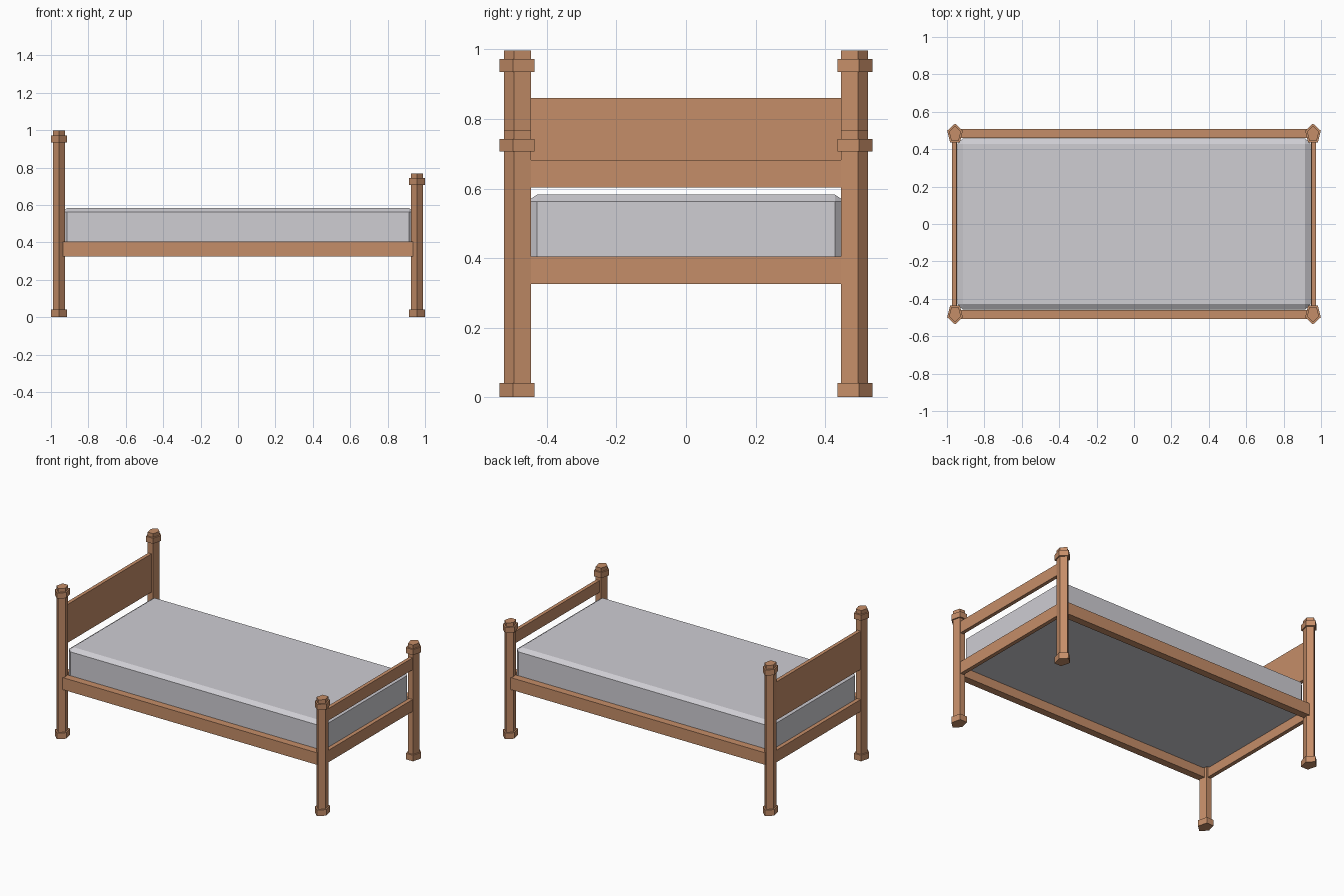
import bpy, bmesh, math

if "Cube" in bpy.data.objects:
    bpy.data.objects.remove(bpy.data.objects["Cube"])


def material(name, rgb):
    m = bpy.data.materials.new(name)
    m.diffuse_color = (*rgb, 1)
    m.use_nodes = True
    m.node_tree.nodes["Principled BSDF"].inputs["Base Color"].default_value = m.diffuse_color
    return m


wood = material("warm wood", (0.56, 0.27, 0.14))
fabric = material("pale grey fabric", (0.62, 0.61, 0.65))


def finish(name, bm, mat):
    bmesh.ops.recalc_face_normals(bm, faces=bm.faces)
    me = bpy.data.meshes.new(name)
    bm.to_mesh(me)
    bm.free()
    me.materials.append(mat)
    ob = bpy.data.objects.new(name, me)
    bpy.context.collection.objects.link(ob)
    return ob


def fill_box(bm, x0, x1, y0, y1, z0, z1):
    verts = bmesh.ops.create_cube(bm, size=1)["verts"]
    for v in verts:
        v.co.x = x1 if v.co.x > 0 else x0
        v.co.y = y1 if v.co.y > 0 else y0
        v.co.z = z1 if v.co.z > 0 else z0


def box(name, *bounds):
    bm = bmesh.new()
    fill_box(bm, *bounds)
    return finish(name, bm, wood)


def pentagon_prism(bm, x, y, r, z0, z1):
    # five-sided prism, slightly squeezed in x, point facing outwards in y
    s = 1 if y > 0 else -1
    ring = []
    for i in range(5):
        a = math.radians(90 + 72 * i)
        ring.append((x + 0.79 * r * math.cos(a), y + s * r * math.sin(a)))
    low = [bm.verts.new((px, py, z0)) for px, py in ring]
    top = [bm.verts.new((px, py, z1)) for px, py in ring]
    bm.faces.new(low)
    bm.faces.new(top)
    for i in range(5):
        j = (i + 1) % 5
        bm.faces.new((low[i], low[j], top[j], top[i]))


# Posts with foot blocks and collars
for end, x, height in (("head", -0.957, 0.997), ("foot", 0.957, 0.768)):
    for side, y in (("front", -0.481), ("back", 0.481)):
        bm = bmesh.new()
        pentagon_prism(bm, x, y, 0.043, 0.0, height)
        finish(f"{end}_post_{side}", bm, wood)
        for part, z0, z1 in (("foot_block", 0, 0.04),
                             ("collar", height - 0.062, height - 0.025)):
            bm = bmesh.new()
            pentagon_prism(bm, x, y, 0.056, z0, z1)
            finish(f"{end}_{part}_{side}", bm, wood)

# Long side rails
for side, y0, y1 in (("front", -0.508, -0.459), ("back", 0.459, 0.508)):
    box(f"side_rail_{side}", -0.936, 0.936, y0, y1, 0.325, 0.405)

# End rails
for end, x0, x1 in (("head", -0.973, -0.947), ("foot", 0.947, 0.973)):
    box(f"{end}_rail", x0, x1, -0.46, 0.46, 0.325, 0.405)

# Headboard and footboard
box("headboard", -0.973, -0.949, -0.46, 0.46, 0.605, 0.86)
box("footboard", 0.949, 0.973, -0.46, 0.46, 0.603, 0.682)

# Mattress: bevelled everywhere except around the flat underside
bm = bmesh.new()
fill_box(bm, -0.944, 0.944, -0.458, 0.458, 0.385 * 1.5, 0.583 * 1.5)
edges = [e for e in bm.edges if max(v.co.z for v in e.verts) > 0.7]
bmesh.ops.bevel(bm, geom=edges, offset=0.03, offset_type='OFFSET',
                segments=1, affect='EDGES')
bmesh.ops.scale(bm, vec=(1, 1, 2 / 3), verts=bm.verts)
finish("mattress", bm, fabric)
